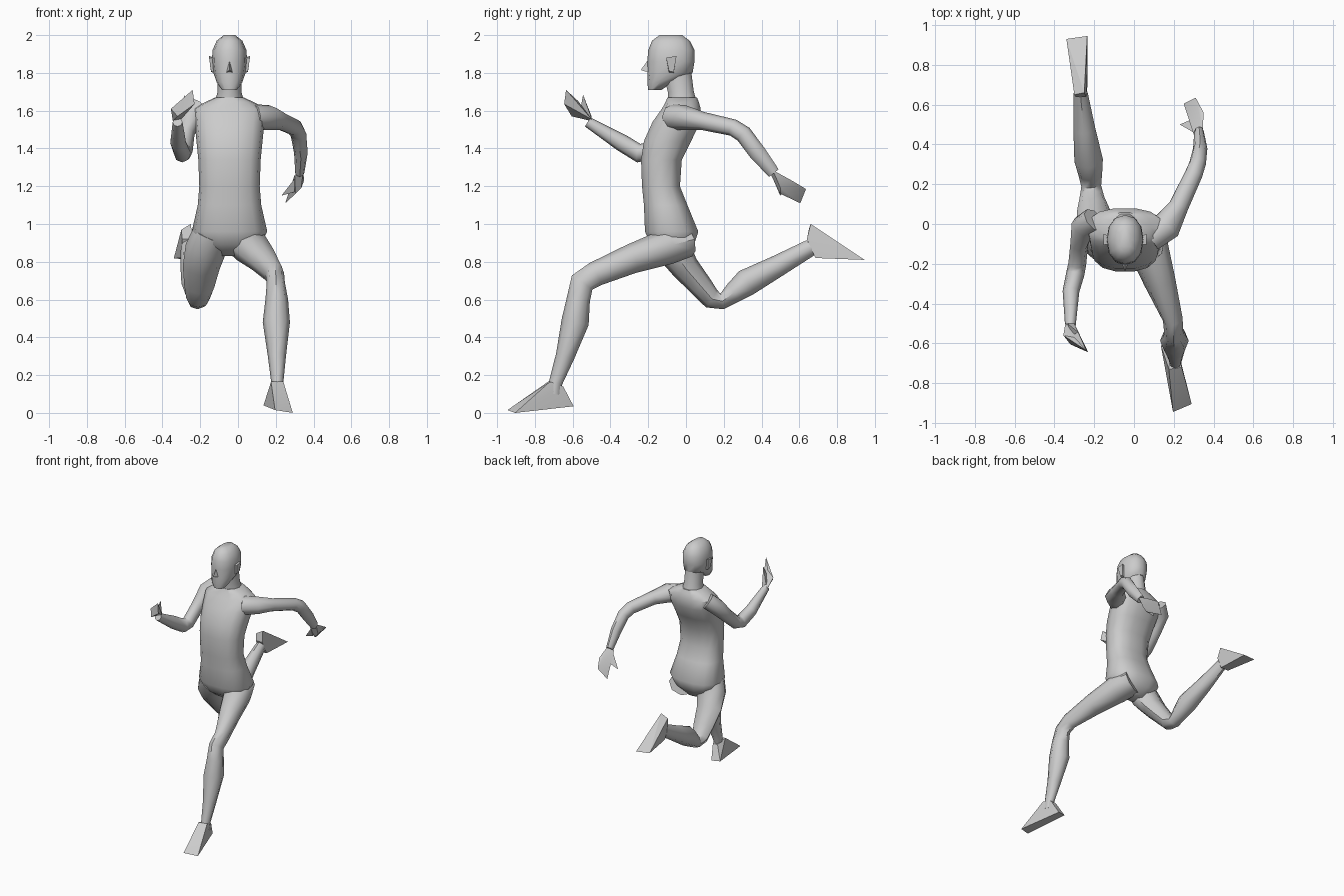
import bpy, bmesh, math
from mathutils import Vector

CX = -0.045  # body midline


def finish(name, bm, angle=50):
    bmesh.ops.recalc_face_normals(bm, faces=bm.faces)
    me = bpy.data.meshes.new(name)
    bm.to_mesh(me)
    bm.free()
    ob = bpy.data.objects.new(name, me)
    bpy.context.collection.objects.link(ob)
    bpy.ops.object.select_all(action='DESELECT')
    ob.select_set(True)
    bpy.context.view_layer.objects.active = ob
    bpy.ops.object.shade_smooth_by_angle(angle=math.radians(angle))
    return ob


def skin(name, rings):
    bm = bmesh.new()
    loops = [[bm.verts.new(p) for p in r] for r in rings]
    n = len(loops[0])
    for a, b in zip(loops, loops[1:]):
        for i in range(n):
            j = (i + 1) % n
            bm.faces.new((a[i], a[j], b[j], b[i]))
    bm.faces.new(loops[0])
    bm.faces.new(loops[-1])
    return finish(name, bm)


def ring(c, u, v, a, b, n, p=1.0):
    pts = []
    for i in range(n):
        t = 2 * math.pi * i / n
        co, si = math.cos(t), math.sin(t)
        pts.append(c + u * math.copysign(abs(co) ** p, co) * a
                   + v * math.copysign(abs(si) ** p, si) * b)
    return pts


def limb(name, path, n=8):
    # path: x, y, z, half width, half depth; rings stand across the path
    pts = [Vector(p[:3]) for p in path]
    rings = []
    for i, p in enumerate(path):
        t = Vector()
        if i > 0:
            t += (pts[i] - pts[i - 1]).normalized()
        if i < len(pts) - 1:
            t += (pts[i + 1] - pts[i]).normalized()
        t.normalize()
        u = Vector((1, 0, 0))
        u = (u - t * u.dot(t)).normalized()
        rings.append(ring(pts[i], u, t.cross(u), p[3], p[4], n))
    return skin(name, rings)


def stack(name, levels, n, p):
    # levels: z, y front, y back, half width; level rings round the midline
    return skin(name, [ring(Vector((CX, (f + k) / 2, z)), Vector((1, 0, 0)),
                            Vector((0, 1, 0)), w, (k - f) / 2, n, p)
                       for z, f, k, w in levels])


def hull(name, pts):
    bm = bmesh.new()
    for p in pts:
        bm.verts.new(p)
    res = bmesh.ops.convex_hull(bm, input=bm.verts)
    junk = list({g for g in res["geom_interior"] + res["geom_unused"]
                 if isinstance(g, bmesh.types.BMVert)})
    if junk:
        bmesh.ops.delete(bm, geom=junk, context='VERTS')
    return finish(name, bm, 30)


# torso with neck base
stack("torso", [(.83, -.11, .0, .06), (.89, -.19, .045, .165), (.96, -.22, .068, .2),
                (1.10, -.225, .01, .168), (1.2, -.235, -.03, .16), (1.34, -.24, -.02, .165),
                (1.44, -.225, .03, .175), (1.54, -.18, .08, .185), (1.61, -.13, .08, .19),
                (1.645, -.11, .07, .13), (1.67, -.1, .06, .075)], 14, .8)
stack("neck", [(1.62, -.1, .07, .085), (1.7, -.1, .045, .063), (1.82, -.13, .03, .063)], 10, 1)

# head
stack("head", [(1.71, -.2, -.13, .04), (1.75, -.205, -.07, .068), (1.8, -.205, .035, .085),
               (1.86, -.205, .045, .093), (1.92, -.2, .045, .09), (1.97, -.18, .02, .068),
               (2.0, -.14, -.02, .03)], 12, .9)
hull("nose", [(CX, -.2, 1.87), (CX - .02, -.19, 1.8), (CX + .02, -.19, 1.8), (CX, -.24, 1.815)])
for side, s in (("right", -1), ("left", 1)):
    hull(side + "_ear", [(CX + s * x, y, z) for x, y, z in (
        (.08, -.1, 1.88), (.08, -.09, 1.8), (.08, -.065, 1.8), (.108, -.105, 1.88),
        (.108, -.05, 1.89), (.098, -.09, 1.81), (.098, -.065, 1.805), (.08, -.06, 1.88))])

# left leg, striding forward
limb("left_leg", [(.02, .01, .91, .1, .085), (.065, -.1, .88, .105, .095),
                  (.13, -.29, .815, .08, .078), (.195, -.48, .735, .05, .066),
                  (.2, -.55, .69, .048, .066), (.205, -.57, .6, .06, .062),
                  (.203, -.587, .48, .072, .073), (.206, -.64, .3, .048, .05),
                  (.208, -.69, .16, .032, .036), (.208, -.7, .1, .03, .04)])
hull("left_foot", [(.135, -.61, .04), (.2, -.595, .035), (.196, -.945, .015), (.29, -.905, 0),
                   (.175, -.73, .165), (.24, -.72, .165), (.185, -.65, .14), (.225, -.65, .14)])

# right leg, kicked back
limb("right_leg", [(-.14, -.1, .95, .1, .1), (-.17, -.07, .87, .11, .095),
                   (-.195, -.005, .77, .098, .075), (-.205, .08, .67, .08, .062),
                   (-.212, .135, .605, .062, .055), (-.215, .19, .59, .05, .042),
                   (-.22, .25, .635, .06, .055), (-.228, .32, .69, .072, .072),
                   (-.25, .48, .775, .055, .058), (-.268, .66, .875, .035, .045)])
hull("right_foot", [(-.3, .65, .97), (-.25, .66, 1.0), (-.34, .93, .818), (-.235, .945, .81),
                    (-.3, .685, .82), (-.235, .685, .82), (-.295, .64, .92), (-.24, .64, .92)])

# left arm, swung back
limb("left_arm", [(.08, -.07, 1.565, .07, .07), (.165, -.01, 1.563, .075, .066),
                  (.225, .09, 1.545, .05, .048), (.3, .25, 1.51, .045, .045),
                  (.32, .305, 1.475, .042, .046), (.333, .38, 1.375, .036, .045),
                  (.327, .465, 1.27, .024, .032)])
hull("left_hand", [(.3, .45, 1.26), (.345, .46, 1.285), (.35, .56, 1.23), (.31, .635, 1.185),
                   (.25, .605, 1.11), (.305, .5, 1.16), (.335, .5, 1.19)])
hull("left_thumb", [(.23, .5, 1.15), (.3, .46, 1.24), (.3, .53, 1.2), (.3, .49, 1.17)])

# right arm, bent in front
limb("right_arm", [(-.2, .02, 1.61, .07, .06), (-.255, -.015, 1.565, .065, .06),
                   (-.275, -.1, 1.475, .045, .05), (-.285, -.2, 1.385, .045, .048),
                   (-.295, -.25, 1.375, .046, .05), (-.317, -.34, 1.43, .042, .046),
                   (-.32, -.52, 1.54, .026, .028)])
hull("right_hand", [(-.345, -.5, 1.545), (-.3, -.5, 1.555), (-.355, -.56, 1.61),
                    (-.24, -.635, 1.71), (-.23, -.645, 1.635), (-.32, -.605, 1.57),
                    (-.3, -.57, 1.65)])
hull("right_thumb", [(-.28, -.545, 1.685), (-.335, -.5, 1.57), (-.3, -.5, 1.56),
                     (-.31, -.56, 1.6)])
